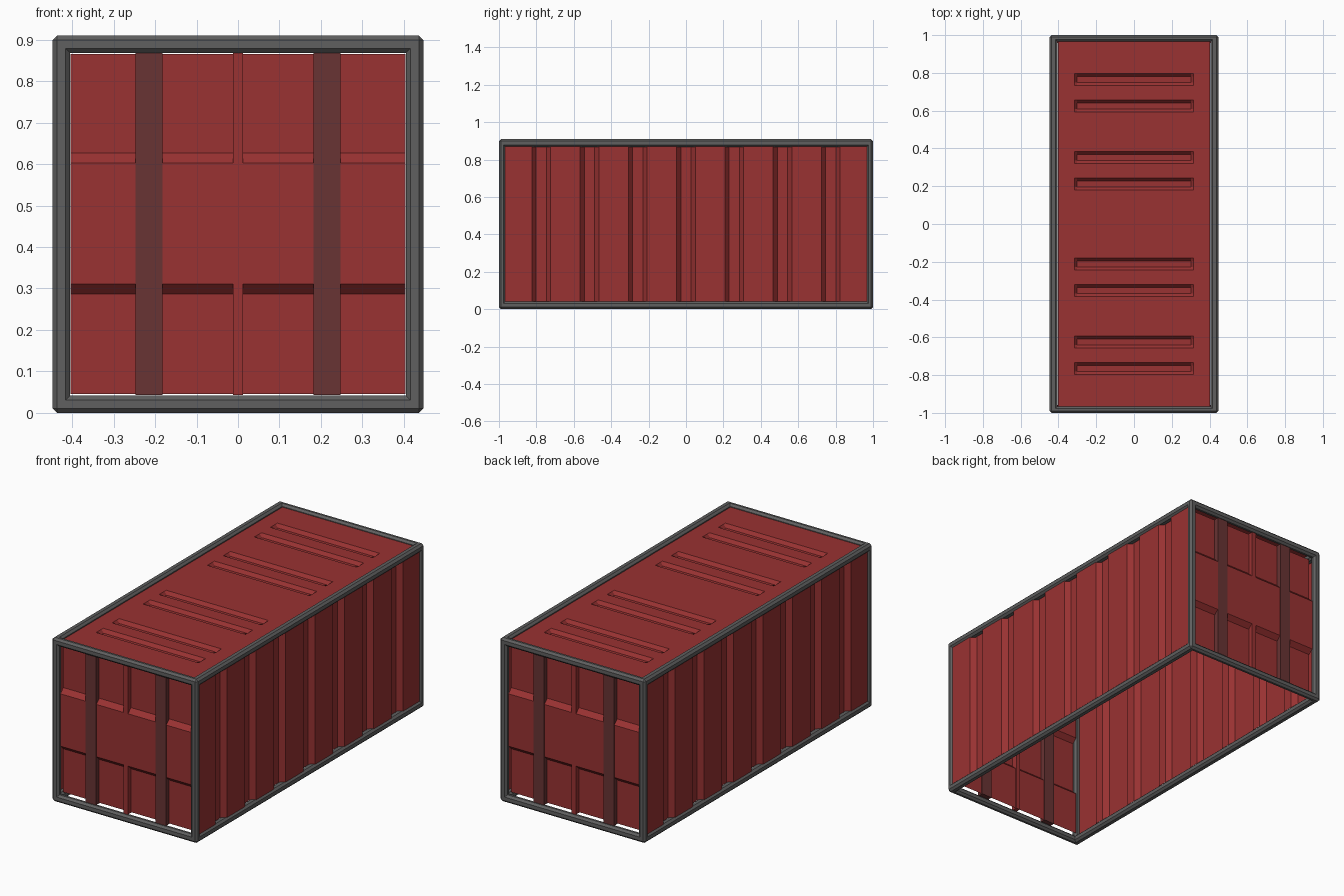
import bpy, bmesh
from mathutils import Vector

if "Cube" in bpy.data.objects:
    bpy.data.objects.remove(bpy.data.objects["Cube"])


def material(name, rgb):
    m = bpy.data.materials.new(name)
    m.diffuse_color = (*rgb, 1)
    m.use_nodes = True
    m.node_tree.nodes["Principled BSDF"].inputs["Base Color"].default_value = m.diffuse_color
    return m


RED = material("red_paint", (0.32, 0.032, 0.032))
GREY = material("grey_steel", (0.115, 0.115, 0.115))
BAR = material("dark_red_bar", (0.14, 0.033, 0.033))


def finish(name, bm, mat):
    me = bpy.data.meshes.new(name)
    bm.to_mesh(me)
    bm.free()
    me.materials.append(mat)
    ob = bpy.data.objects.new(name, me)
    bpy.context.collection.objects.link(ob)
    return ob


def box(name, lo, hi, mat, bevel=0.0):
    bm = bmesh.new()
    bmesh.ops.create_cube(bm, size=1)
    lo, hi = Vector(lo), Vector(hi)
    for v in bm.verts:
        v.co = (lo + hi) / 2 + v.co * (hi - lo)
    if bevel:
        bmesh.ops.bevel(bm, geom=bm.edges[:], offset=bevel, segments=1,
                        affect='EDGES', profile=0.5)
    return finish(name, bm, mat)


def sheet(name, us, vs, place, outward):
    """Pressed metal sheet: a grid whose points are set by place(u, v, i, j)."""
    bm = bmesh.new()
    g = [[bm.verts.new(place(u, v, i, j)) for j, v in enumerate(vs)] for i, u in enumerate(us)]
    for i in range(len(us) - 1):
        for j in range(len(vs) - 1):
            bm.faces.new((g[i][j], g[i + 1][j], g[i + 1][j + 1], g[i][j + 1]))
    bm.normal_update()
    if sum((f.normal.dot(Vector(outward)) for f in bm.faces)) < 0:
        bmesh.ops.reverse_faces(bm, faces=bm.faces[:])
    return finish(name, bm, RED)


X, Y, H = 0.447, 1.0, 0.91
TX, TY, TZ = 0.042, 0.034, 0.042


def span(s, full, t):
    return (full - t, full) if s > 0 else (-full, t - full)


# Frame: posts, long rails and end rails
for a in (-1, 1):
    for b in (-1, 1):
        x, y = span(a, X, TX), span(b, Y, TY)
        box("corner_post", (x[0], y[0], 0), (x[1], y[1], H), GREY, 0.011)
        z = (H - TZ, H) if b > 0 else (0, TZ)
        box("side_rail", (x[0], -Y, z[0]), (x[1], Y, z[1]), GREY, 0.011)
        y = span(a, Y, TY)
        box("end_rail", (-X, y[0], z[0]), (X, y[1], z[1]), GREY, 0.011)

# Side walls with seven vertical grooves each
ys, deep = [-0.97], [0]
for k in range(-3, 4):
    c = k * 0.258
    ys += [c - 0.05, c - 0.027, c + 0.027, c + 0.05]
    deep += [0, 1, 1, 0]
ys.append(0.97)
deep.append(0)
for s in (-1, 1):
    sheet("side_wall", ys, (0.038, 0.875),
          lambda u, v, i, j: (s * (0.438 - 0.027 * deep[i]), u, v), (s, 0, 0))

# Roof with eight shallow crosswise grooves
xs = (-0.403, -0.315, -0.301, 0.301, 0.315, 0.403)
ry, rd = [-0.97], [0]
for c in (-0.765, -0.625, -0.352, -0.212, 0.212, 0.352, 0.625, 0.765):
    ry += [c - 0.031, c - 0.015, c + 0.015, c + 0.031]
    rd += [0, 1, 1, 0]
ry.append(0.97)
rd.append(0)
sheet("roof", xs, ry,
      lambda u, v, i, j: (u, v, 0.895 - (0.018 if rd[j] and i in (2, 3) else 0)), (0, 0, 1))

# End doors: pressed middle band, centre strip and two locking bars
dz = (0.046, 0.287, 0.311, 0.602, 0.627, 0.866)
for s in (-1, 1):
    sheet("end_door", (-0.404, 0.404), dz,
          lambda u, v, i, j: (u, s * (0.983 if j in (2, 3) else 0.958), v), (0, s, 0))
    for name, c, w, mat in (("centre_strip", 0, 0.0125, RED),
                            ("door_bar", -0.215, 0.0325, BAR),
                            ("door_bar", 0.215, 0.0325, BAR)):
        y = sorted((s * 0.952, s * 0.986))
        box(name, (c - w, y[0], 0.043), (c + w, y[1], 0.869), mat)
